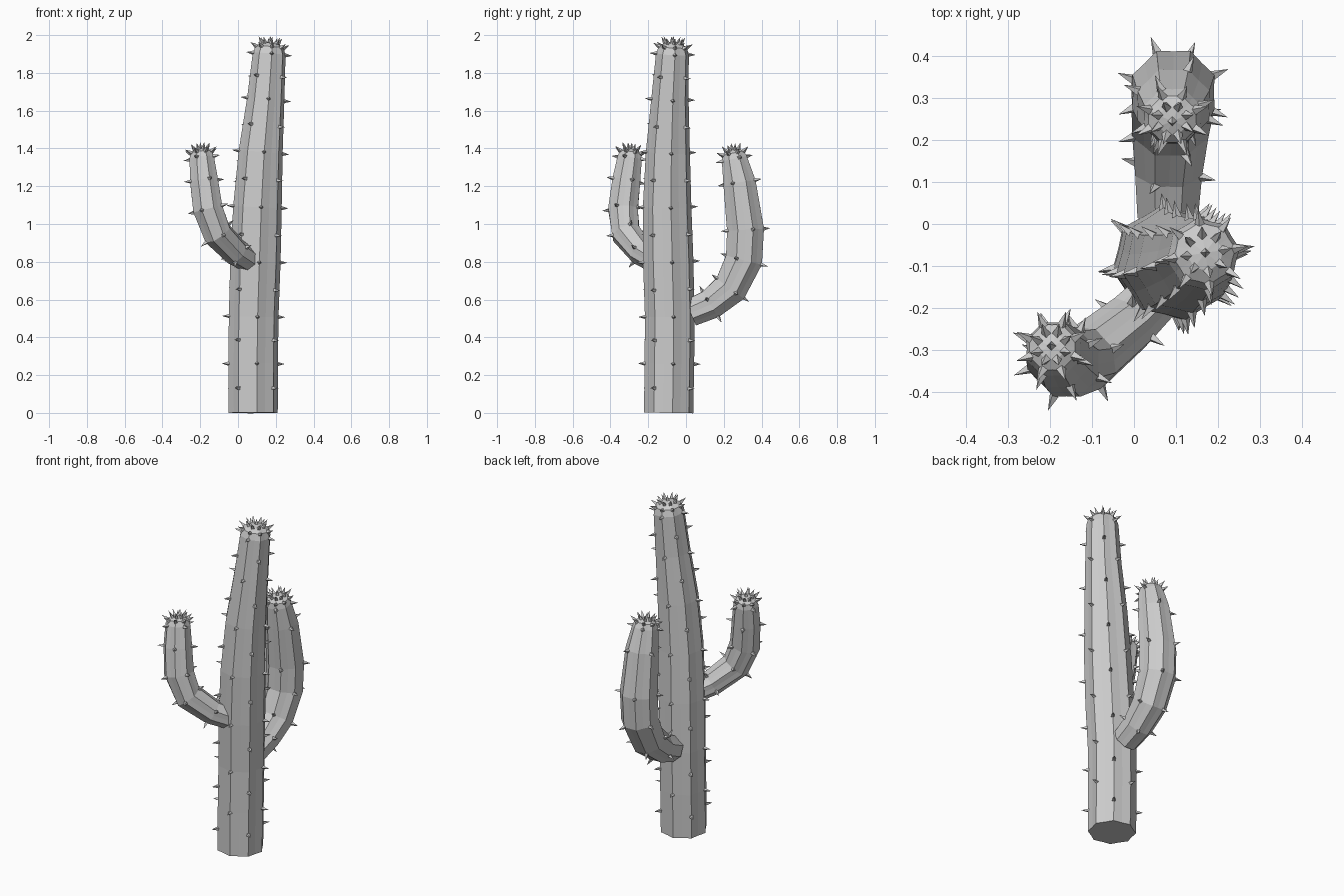
import bpy, math
from mathutils import Vector

if "Cube" in bpy.data.objects:
    bpy.data.objects.remove(bpy.data.objects["Cube"])

RIBS = 8
VALLEY = 0.91  # groove radius relative to rib radius


def make_object(name, verts, faces):
    me = bpy.data.meshes.new(name)
    me.from_pydata([tuple(v) for v in verts], [], faces)
    me.update()
    ob = bpy.data.objects.new(name, me)
    bpy.context.collection.objects.link(ob)
    return ob


def with_midpoints(keys):
    out = [keys[0]]
    for a, b in zip(keys, keys[1:]):
        out += [tuple((p + q) / 2 for p, q in zip(a, b)), b]
    return out


def limb(name, stations, turn):
    """Ribbed tube through (x, y, z, radius) stations, domed tip, spines on ribs."""
    pts = [Vector(s[:3]) for s in stations]
    rad = [s[3] for s in stations]
    n = len(pts)
    tans = [(pts[min(i + 1, n - 1)] - pts[max(i - 1, 0)]).normalized() for i in range(n)]
    # rings: centre, radius, tangent, spine lift, rib filter (None = no spines)
    rings = [(pts[i], rad[i], tans[i], 0.0, None if i == 0 else i % 2) for i in range(n)]
    end, r, t = pts[-1], rad[-1], tans[-1]
    rings.append((end + t * r * 0.42, r * 0.85, t, 0.6, 2))
    rings.append((end + t * r * 0.65, r * 0.50, t, 1.6, 2))

    sides = RIBS * 2
    verts, faces, sv, sf = [], [], [], []

    def spine(base, d, length=0.036, w=0.012):
        q = Vector((0, 0, 1)).rotation_difference(d)
        k = len(sv)
        for j in range(4):
            a = j * math.pi / 2
            sv.append(base - d * 0.004 + q @ Vector((w * math.cos(a), w * math.sin(a), 0)))
        sv.append(base + d * length)
        sf.extend([(k + j, k + (j + 1) % 4, k + 4) for j in range(4)])
        sf.append((k + 3, k + 2, k + 1, k))

    for c, rr, tan, lift, pick in rings:
        q = Vector((0, 0, 1)).rotation_difference(tan)
        for j in range(sides):
            a = math.radians(turn) + j * math.pi / RIBS
            out = q @ Vector((math.cos(a), math.sin(a), 0))
            p = c + out * rr * (1 if j % 2 == 0 else VALLEY)
            verts.append(p)
            if j % 2 == 0 and pick is not None and (pick == 2 or (j // 2) % 2 == pick):
                spine(p, (out + tan * lift).normalized())
    tip = end + t * r * 0.75
    verts.append(tip)
    spine(tip, t, 0.03)

    for i in range(len(rings) - 1):
        for j in range(sides):
            a, b = i * sides + j, i * sides + (j + 1) % sides
            faces.append((a, b, b + sides, a + sides))
    top = (len(rings) - 1) * sides
    faces += [(top + j, top + (j + 1) % sides, len(verts) - 1) for j in range(sides)]
    faces.append(tuple(reversed(range(sides))))
    make_object(name, verts, faces)
    make_object(name + "_spines", sv, sf)


# Leaning, tapering main stem
limb("trunk", with_midpoints([
    (0.080, -0.092, 0.00, 0.132), (0.080, -0.088, 0.26, 0.133),
    (0.083, -0.086, 0.51, 0.133), (0.092, -0.094, 0.80, 0.135),
    (0.103, -0.100, 1.09, 0.130), (0.120, -0.096, 1.38, 0.118),
    (0.147, -0.085, 1.66, 0.100), (0.165, -0.072, 1.90, 0.088)]), 9)

# Upper arm, growing from the front and curving left
limb("front_arm", [
    (0.055, -0.170, 0.81, 0.066), (-0.010, -0.235, 0.85, 0.072),
    (-0.110, -0.318, 0.95, 0.081), (-0.160, -0.333, 1.08, 0.085),
    (-0.180, -0.316, 1.23, 0.080), (-0.192, -0.298, 1.35, 0.070)], 22.5)

# Lower arm, growing from the back
limb("back_arm", [
    (0.080, 0.025, 0.53, 0.078), (0.082, 0.130, 0.575, 0.086),
    (0.086, 0.235, 0.66, 0.098), (0.092, 0.307, 0.81, 0.106),
    (0.094, 0.315, 0.97, 0.106), (0.094, 0.283, 1.22, 0.093),
    (0.092, 0.256, 1.345, 0.073)], 22.5)
